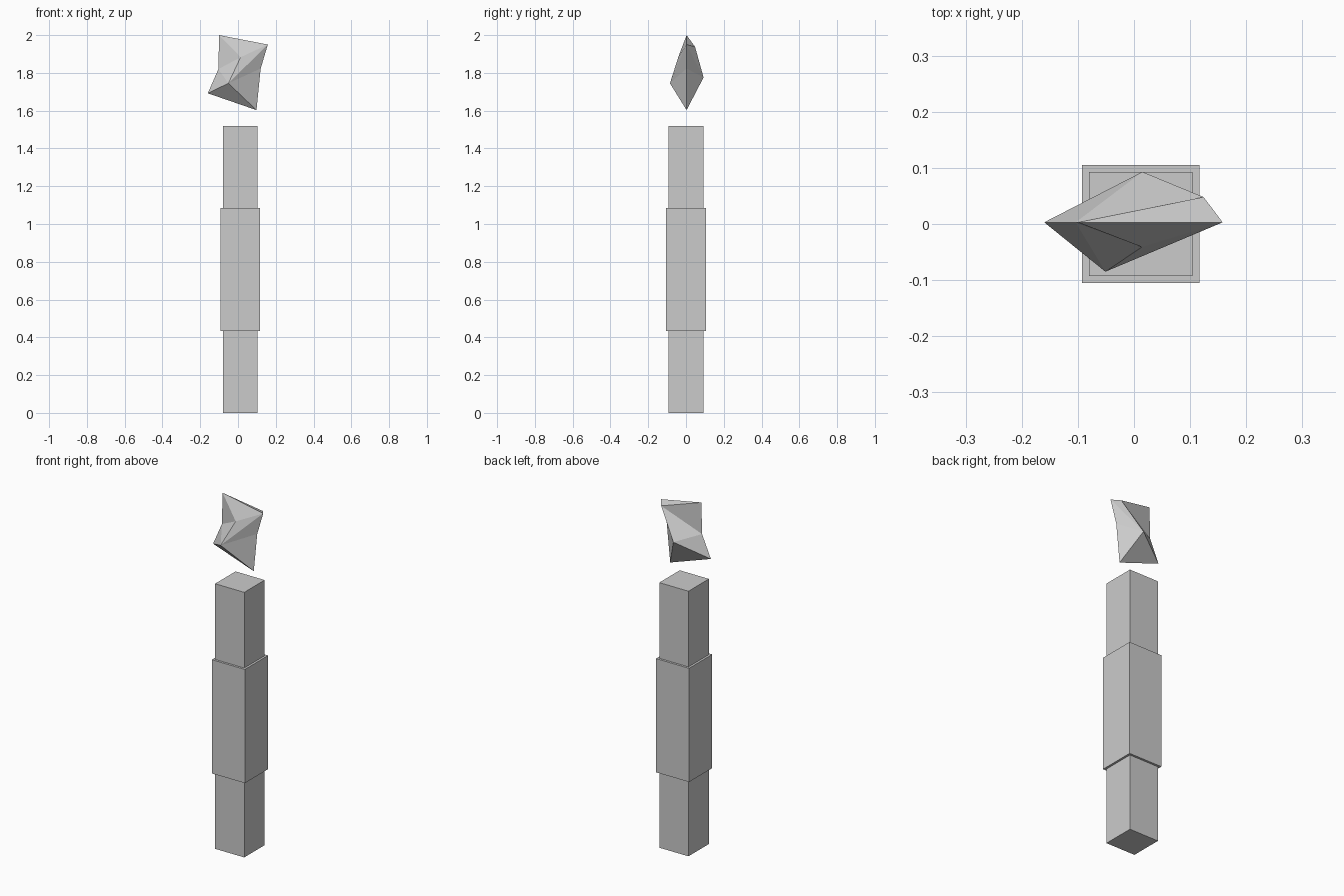
import bpy
import bmesh

if "Cube" in bpy.data.objects:
    bpy.data.objects.remove(bpy.data.objects["Cube"])


def box(name, half, z0, z1, cx=0.012):
    """Square section block between two heights."""
    bm = bmesh.new()
    bmesh.ops.create_cube(bm, size=1)
    for v in bm.verts:
        v.co = (cx + v.co.x * 2 * half, v.co.y * 2 * half,
                z0 + (v.co.z + 0.5) * (z1 - z0))
    return finish(name, bm)


def finish(name, bm):
    bmesh.ops.recalc_face_normals(bm, faces=bm.faces[:])
    me = bpy.data.meshes.new(name)
    bm.to_mesh(me)
    bm.free()
    ob = bpy.data.objects.new(name, me)
    bpy.context.collection.objects.link(ob)
    return ob


# Post with a thicker grip around its middle
box("post", 0.0925, 0.0, 1.52)
box("grip", 0.105, 0.434, 1.086)

# Floating faceted shard: flat rim A-F, front points G H, back points I J
rim_y = 0.003
points = {
    "A": (-0.10, rim_y, 2.0), "B": (0.158, rim_y, 1.95),
    "C": (0.12, rim_y, 1.823), "D": (0.098, rim_y, 1.603),
    "E": (-0.16, rim_y, 1.692), "F": (-0.104, rim_y, 1.82),
    "G": (0.014, -0.041, 1.883), "H": (-0.051, -0.085, 1.745),
    "I": (0.015, 0.093, 1.776), "J": (0.124, 0.048, 1.938),
}
front = "ABG GBH HBC HCD HDE HEF HFG GFA"
back = "AJB AFJ JFI FEI IED IDC ICB IBJ"
bm = bmesh.new()
verts = {k: bm.verts.new(p) for k, p in points.items()}
for tri in (front + " " + back).split():
    bm.faces.new([verts[k] for k in tri])
finish("shard", bm)
